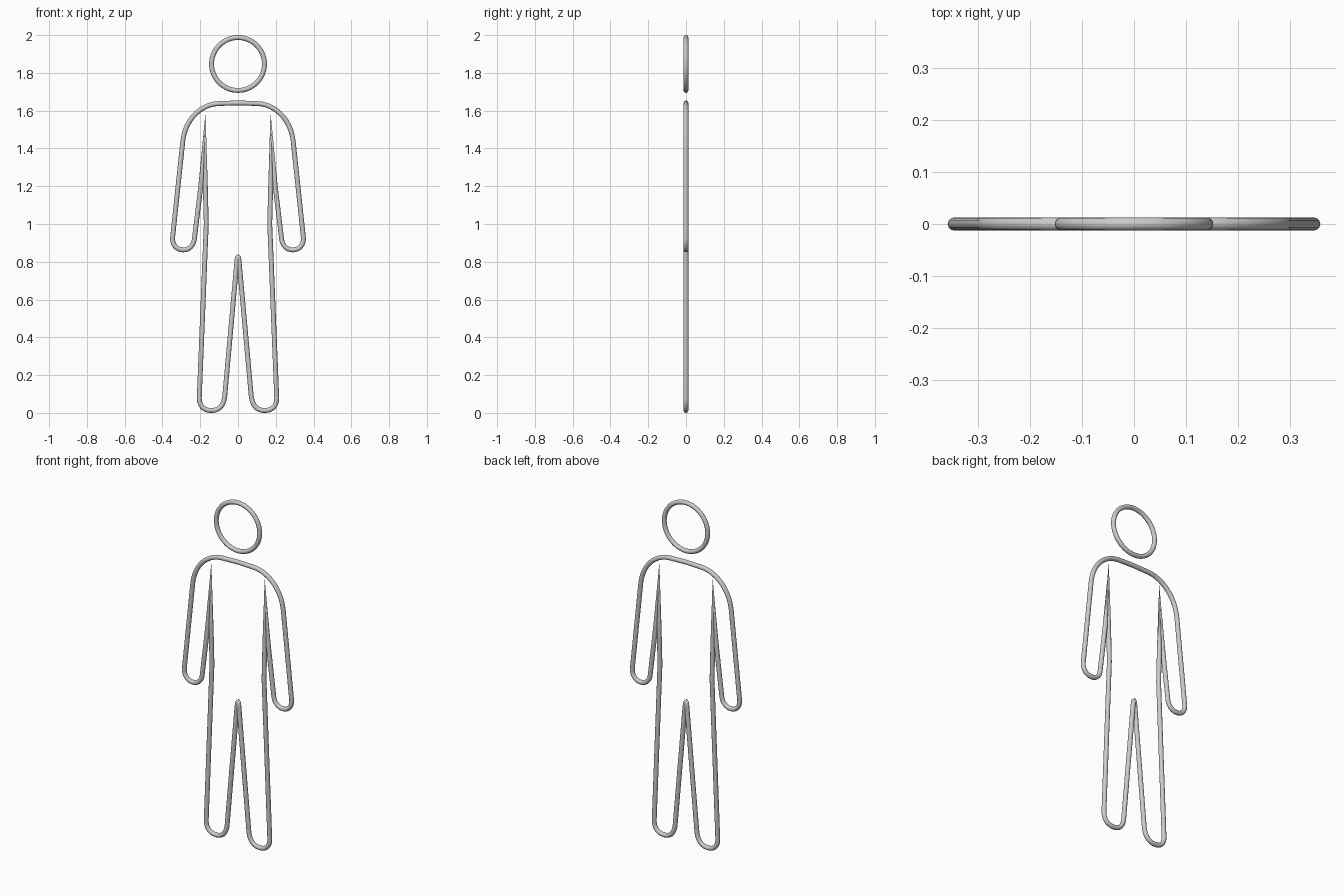
import bpy
from mathutils import Vector
from mathutils.geometry import interpolate_bezier

if "Cube" in bpy.data.objects:
    bpy.data.objects.remove(bpy.data.objects["Cube"])

R = 0.0128  # tube radius


def bez(a, b, c, d, n=12):
    """Points along one bezier segment in the x/z plane."""
    pts = interpolate_bezier(*[Vector((p[0], 0, p[1])) for p in (a, b, c, d)], n)
    return [(p.x, p.z, 1.0) for p in pts]


# Right half of the outline, (x, z, radius factor), from neck to crotch
half = [(0, 1.641, 1)]
half += bez((0.1, 1.638), (0.2, 1.635), (0.28, 1.55), (0.292, 1.44))          # shoulder
half += bez((0.346, 0.93), (0.35, 0.89), (0.325, 0.863), (0.29, 0.863))       # hand
half += bez((0.29, 0.863), (0.26, 0.863), (0.235, 0.885), (0.231, 0.92))[1:]
half += [(0.197, 1.2, 1), (0.172, 1.59, 0), (0.173, 1.2, 1), (0.168, 1.0, 1)] # armpit spike, waist
half += bez((0.205, 0.08), (0.205, 0.035), (0.18, R), (0.14, R))              # foot
half += bez((0.14, R), (0.1, R), (0.075, 0.04), (0.07, 0.09))[1:]
half += [(0.006, 0.80, 1), (0.004, 0.822, 1), (0, 0.828, 1)]                  # crotch

# Mirror to a closed loop
loop = half + [(-x, z, r) for x, z, r in half[-2:0:-1]]

# Body outline tube
curve = bpy.data.curves.new("body_outline", 'CURVE')
curve.dimensions = '3D'
curve.bevel_depth = R
curve.bevel_resolution = 4
spline = curve.splines.new('POLY')
spline.points.add(len(loop) - 1)
for p, (x, z, r) in zip(spline.points, loop):
    p.co = (x, 0, z, 1)
    p.radius = r
spline.use_cyclic_u = True
body = bpy.data.objects.new("body_outline", curve)
bpy.context.collection.objects.link(body)
bpy.context.view_layer.objects.active = body
body.select_set(True)
bpy.ops.object.convert(target='MESH')
bpy.ops.object.shade_smooth()

# Head ring
bpy.ops.mesh.primitive_torus_add(major_radius=0.14, minor_radius=R, major_segments=64,
                                 minor_segments=12, location=(0, 0, 1.8472),
                                 rotation=(1.5707963, 0, 0))
bpy.context.object.name = "head_ring"
bpy.ops.object.shade_smooth()
